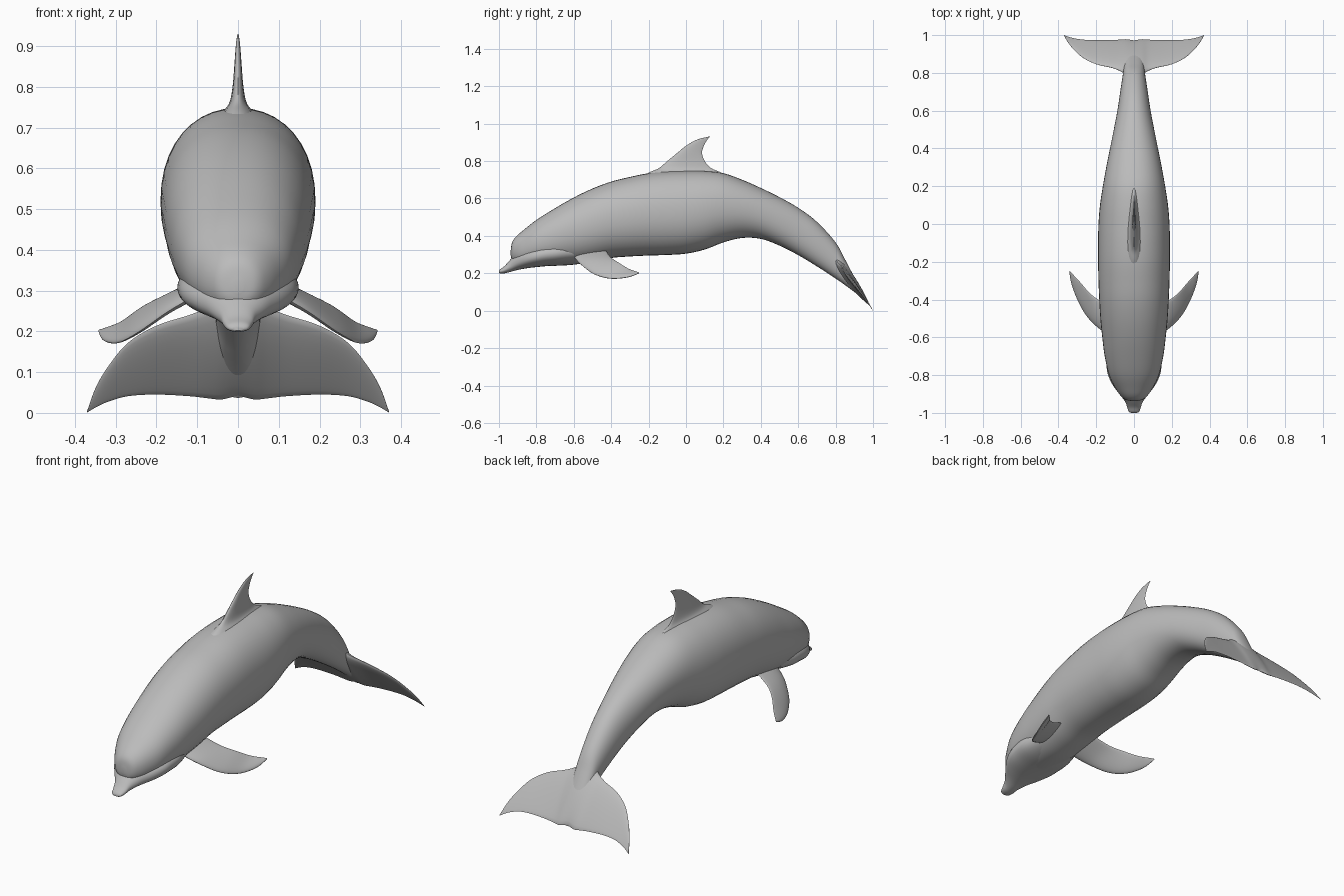
import bpy, bmesh, math
from mathutils import Vector

grey = bpy.data.materials.new("dolphin_grey")
grey.diffuse_color = (0.5, 0.5, 0.5, 1)


def refine(stations, n=5):
    """Catmull-Rom interpolation between rows of numbers."""
    out = []
    last = len(stations) - 1
    for i in range(last):
        a, b = stations[max(i - 1, 0)], stations[i]
        c, d = stations[i + 1], stations[min(i + 2, last)]
        for k in range(n):
            t = k / n
            out.append([0.5 * (2 * q + (r - p) * t + (2 * p - 5 * q + 4 * r - s) * t * t
                               + (3 * q - p - 3 * r + s) * t ** 3)
                        for p, q, r, s in zip(a, b, c, d)])
    out.append(list(stations[-1]))
    return out


def loft(name, rings):
    """Skin closed rings of equal size and cap both ends."""
    bm = bmesh.new()
    rows = [[bm.verts.new(p) for p in ring] for ring in rings]
    n = len(rows[0])
    for a, b in zip(rows, rows[1:]):
        for i in range(n):
            j = (i + 1) % n
            bm.faces.new((a[i], a[j], b[j], b[i]))
    bm.faces.new(rows[0][::-1])
    bm.faces.new(rows[-1])
    bmesh.ops.recalc_face_normals(bm, faces=bm.faces)
    mesh = bpy.data.meshes.new(name)
    bm.to_mesh(mesh)
    bm.free()
    ob = bpy.data.objects.new(name, mesh)
    bpy.context.collection.objects.link(ob)
    mesh.materials.append(grey)
    bpy.ops.object.select_all(action='DESELECT')
    ob.select_set(True)
    bpy.context.view_layer.objects.active = ob
    bpy.ops.object.shade_smooth_by_angle(angle=math.radians(50))
    return ob


def power(v, e):
    return math.copysign(abs(v) ** e, v)


def trunk(name, stations, e=0.93, n=40):
    """Rounded upright sections; each station is y, top z, bottom z, half width."""
    rings = []
    for y, top, bottom, w in refine(stations):
        mid, h = (top + bottom) / 2, max((top - bottom) / 2, 0.001)
        angles = [2 * math.pi * i / n for i in range(n)]
        rings.append([(max(w, 0.001) * power(math.cos(a), e), y, mid + h * power(math.sin(a), e))
                      for a in angles])
    return loft(name, rings)


def fin(name, stations, normal, side=1, n=24):
    """Foil sections; each station is leading xyz, trailing xyz, half thickness."""
    normal = Vector(normal).normalized()
    rings = []
    for s in refine(stations):
        lead, trail, h = Vector(s[:3]), Vector(s[3:6]), max(s[6], 0.0006)
        ring = []
        for i in range(n):
            a = 2 * math.pi * i / n
            u = (1 - math.cos(a)) / 2
            p = lead.lerp(trail, u) + normal * h * math.sin(a) * (1.25 - 0.7 * u)
            ring.append((p.x * side, p.y, p.z))
        rings.append(ring)
    return loft(name, rings)


# body with rounded forehead, running back into the tail stock
trunk("body", [
    (-0.937, 0.325, 0.295, 0.012), (-0.930, 0.365, 0.27, 0.045), (-0.91, 0.395, 0.25, 0.070),
    (-0.87, 0.43, 0.238, 0.098), (-0.80, 0.485, 0.238, 0.132), (-0.70, 0.548, 0.24, 0.155),
    (-0.60, 0.605, 0.246, 0.168), (-0.50, 0.653, 0.262, 0.178), (-0.40, 0.69, 0.282, 0.184),
    (-0.30, 0.715, 0.29, 0.188), (-0.20, 0.735, 0.295, 0.190), (-0.10, 0.745, 0.298, 0.190),
    (0.0, 0.748, 0.305, 0.188), (0.10, 0.747, 0.327, 0.180), (0.20, 0.735, 0.365, 0.165),
    (0.30, 0.70, 0.389, 0.147), (0.40, 0.656, 0.384, 0.127), (0.50, 0.607, 0.348, 0.107),
    (0.60, 0.55, 0.297, 0.088), (0.70, 0.475, 0.237, 0.073), (0.80, 0.365, 0.172, 0.058),
    (0.85, 0.275, 0.137, 0.053), (0.90, 0.18, 0.10, 0.045), (0.94, 0.11, 0.068, 0.034),
    (0.972, 0.047, 0.037, 0.015)])

# beak and jaw, sinking into the cheeks behind the mouth line
trunk("beak", [
    (-1.0, 0.212, 0.202, 0.014), (-0.993, 0.222, 0.199, 0.027), (-0.97, 0.239, 0.20, 0.036),
    (-0.94, 0.272, 0.207, 0.047), (-0.90, 0.312, 0.218, 0.078), (-0.85, 0.335, 0.227, 0.114),
    (-0.80, 0.352, 0.233, 0.137), (-0.75, 0.366, 0.238, 0.146), (-0.68, 0.375, 0.244, 0.148),
    (-0.60, 0.38, 0.255, 0.130)])

# dorsal fin with a flared root: z, front y, back y, half thickness
dorsal = [(0.70, -0.27, 0.26, 0.075), (0.738, -0.20, 0.19, 0.040), (0.762, -0.145, 0.135, 0.022),
          (0.80, -0.10, 0.10, 0.014), (0.845, -0.045, 0.086, 0.010), (0.885, 0.005, 0.097, 0.007),
          (0.915, 0.06, 0.115, 0.004), (0.93, 0.118, 0.129, 0.001)]
fin("dorsal_fin", [(0, f, z, 0, b, z, h) for z, f, b, h in dorsal], (1, 0, 0))

# tail flukes: x, leading y z, trailing y z, half thickness
half = [(0.0, 0.79, 0.285, 0.972, 0.041, 0.030), (0.04, 0.795, 0.28, 0.978, 0.033, 0.026),
        (0.075, 0.812, 0.258, 0.976, 0.036, 0.018), (0.12, 0.828, 0.240, 0.974, 0.041, 0.013),
        (0.20, 0.846, 0.214, 0.973, 0.045, 0.010), (0.27, 0.880, 0.172, 0.976, 0.041, 0.007),
        (0.32, 0.925, 0.112, 0.984, 0.027, 0.005), (0.35, 0.962, 0.06, 0.992, 0.013, 0.003),
        (0.37, 0.997, 0.005, 1.0, 0.001, 0.001)]
span = [(-r[0],) + r[1:] for r in half[:0:-1]] + half
fin("tail_flukes", [(x, ly, lz, x, ty, tz, h) for x, ly, lz, ty, tz, h in span], (0, 0.82, 0.57))

# pectoral flippers, one on each side
flipper = [(0.10, -0.60, 0.29, 0.10, -0.43, 0.325, 0.016),
           (0.17, -0.565, 0.250, 0.18, -0.405, 0.288, 0.014),
           (0.245, -0.495, 0.198, 0.235, -0.365, 0.260, 0.012),
           (0.295, -0.41, 0.173, 0.285, -0.308, 0.225, 0.009),
           (0.33, -0.32, 0.178, 0.322, -0.268, 0.210, 0.006),
           (0.342, -0.252, 0.199, 0.340, -0.250, 0.204, 0.002)]
for side, label in ((1, "left"), (-1, "right")):
    fin(label + "_flipper", flipper, (0.45, -0.1, 0.88), side)
